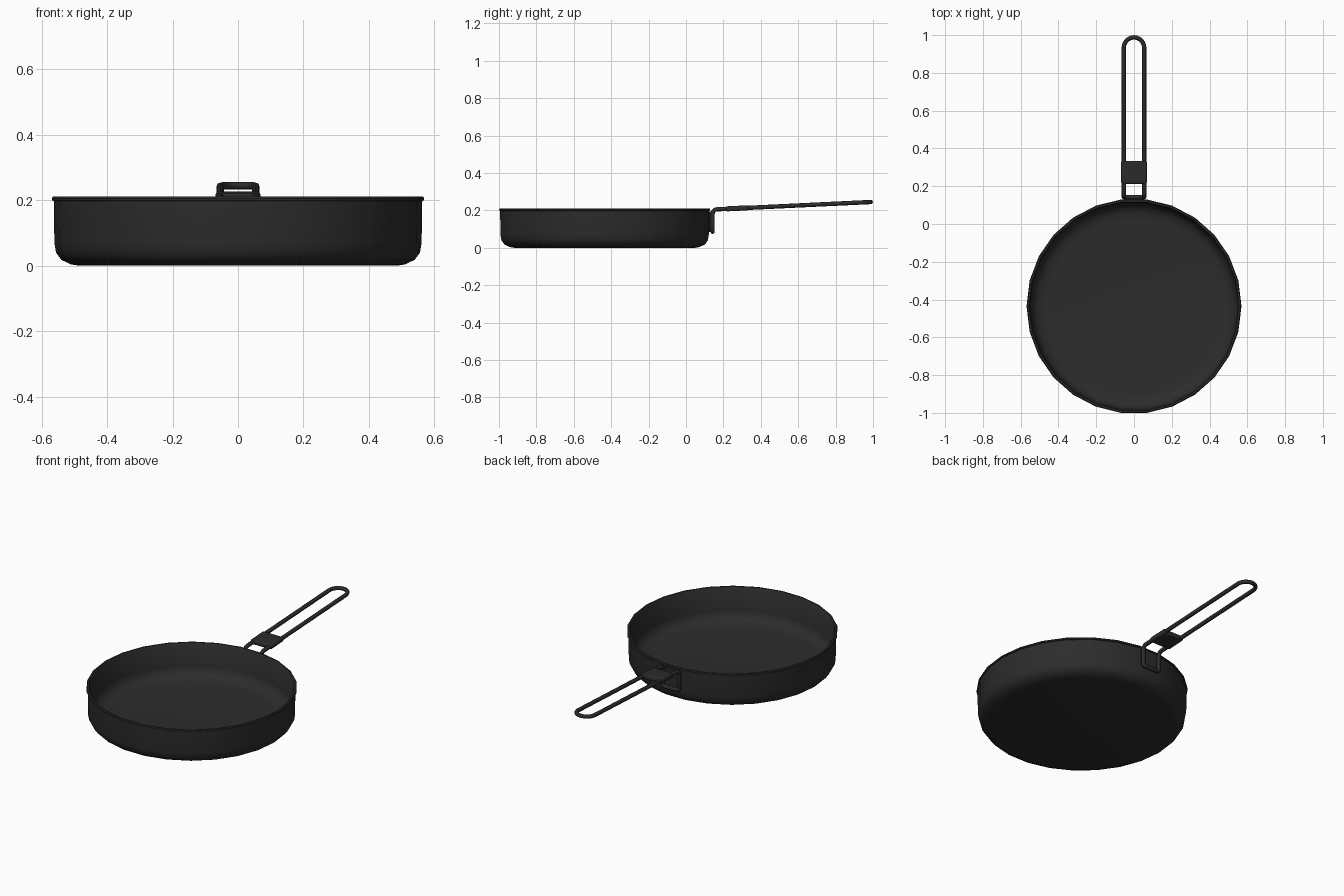
import bpy, bmesh
from math import sin, cos, pi, radians
from mathutils import Vector

if "Cube" in bpy.data.objects:
    bpy.data.objects.remove(bpy.data.objects["Cube"])

SIDES = 26
CY = -0.435

mat = bpy.data.materials.new("black_metal")
mat.diffuse_color = (0.025, 0.025, 0.025, 1)
mat.use_nodes = True
mat.node_tree.nodes["Principled BSDF"].inputs["Base Color"].default_value = mat.diffuse_color


def finish(ob, angle=40):
    ob.data.materials.append(mat)
    bpy.ops.object.select_all(action='DESELECT')
    ob.select_set(True)
    bpy.context.view_layer.objects.active = ob
    bpy.ops.object.shade_smooth_by_angle(angle=radians(angle))


def add_mesh(name, bm):
    bmesh.ops.recalc_face_normals(bm, faces=bm.faces)
    me = bpy.data.meshes.new(name)
    bm.to_mesh(me)
    bm.free()
    ob = bpy.data.objects.new(name, me)
    bpy.context.collection.objects.link(ob)
    return ob


def lathe(name, profile):
    """Closed revolved skin; first and last rings are capped."""
    bm = bmesh.new()
    rings = [[bm.verts.new((r * cos(2 * pi * i / SIDES), CY + r * sin(2 * pi * i / SIDES), z))
              for i in range(SIDES)] for r, z in profile]
    for a, b in zip(rings, rings[1:]):
        for i in range(SIDES):
            j = (i + 1) % SIDES
            bm.faces.new((a[i], a[j], b[j], b[i]))
    bm.faces.new(rings[0])
    bm.faces.new(rings[-1])
    return add_mesh(name, bm)


def plate(name, centre, size, tilt=0.0, bevel=0.004):
    bpy.ops.mesh.primitive_cube_add(size=1, location=centre, rotation=(tilt, 0, 0))
    ob = bpy.context.object
    ob.name = name
    ob.scale = size
    bpy.ops.object.transform_apply(location=False, rotation=False, scale=True)
    mod = ob.modifiers.new("soft_edges", 'BEVEL')
    mod.width = bevel
    mod.segments = 2
    finish(ob)


# Pan body: underside, rounded corner, wall, rolled rim, inside
pan = lathe("pan_body", [
    (0.485, 0.0), (0.51, 0.004), (0.54, 0.018), (0.556, 0.04), (0.561, 0.07),
    (0.563, 0.198), (0.568, 0.200), (0.569, 0.206), (0.565, 0.211), (0.556, 0.211),
    (0.551, 0.205), (0.547, 0.075), (0.54, 0.05), (0.522, 0.028), (0.495, 0.017), (0.46, 0.013)])
finish(pan)

# Wire handle: one closed loop, built as a half path and mirrored
HALF = 0.054


def rise(y):
    return 0.206 + (y - 0.165) * 0.0475


half = [Vector(p) for p in [
    (0.042, 0.142, 0.086), (0.051, 0.142, 0.089), (HALF, 0.142, 0.098), (HALF, 0.142, 0.180),
    (HALF, 0.145, 0.194), (HALF, 0.153, 0.203), (HALF, 0.165, 0.206)]]
END = 0.988 - HALF
for k in range(7):
    a = k * pi / 12
    y = END + HALF * sin(a)
    half.append(Vector((HALF * cos(a), y, rise(y))))
path = half + [Vector((-p.x, p.y, p.z)) for p in reversed(half[:-1])]

curve = bpy.data.curves.new("wire_handle", 'CURVE')
curve.dimensions = '3D'
curve.bevel_depth = 0.0115
curve.bevel_resolution = 2
spline = curve.splines.new('POLY')
spline.points.add(len(path) - 1)
for sp, p in zip(spline.points, path):
    sp.co = (*p, 1)
spline.use_cyclic_u = True
wire = bpy.data.objects.new("wire_handle", curve)
bpy.context.collection.objects.link(wire)
bpy.ops.object.select_all(action='DESELECT')
wire.select_set(True)
bpy.context.view_layer.objects.active = wire
bpy.ops.object.convert(target='MESH')
finish(bpy.context.object, 60)

# Sliding sleeve that clamps the two wires
plate("handle_sleeve", (0, 0.273, rise(0.273)), (0.136, 0.122, 0.027), 0.0475, 0.008)

# Thin mounting plate between wall and wire loop
plate("mount_plate", (0, 0.129, 0.14), (0.10, 0.012, 0.11), 0.0, 0.003)
